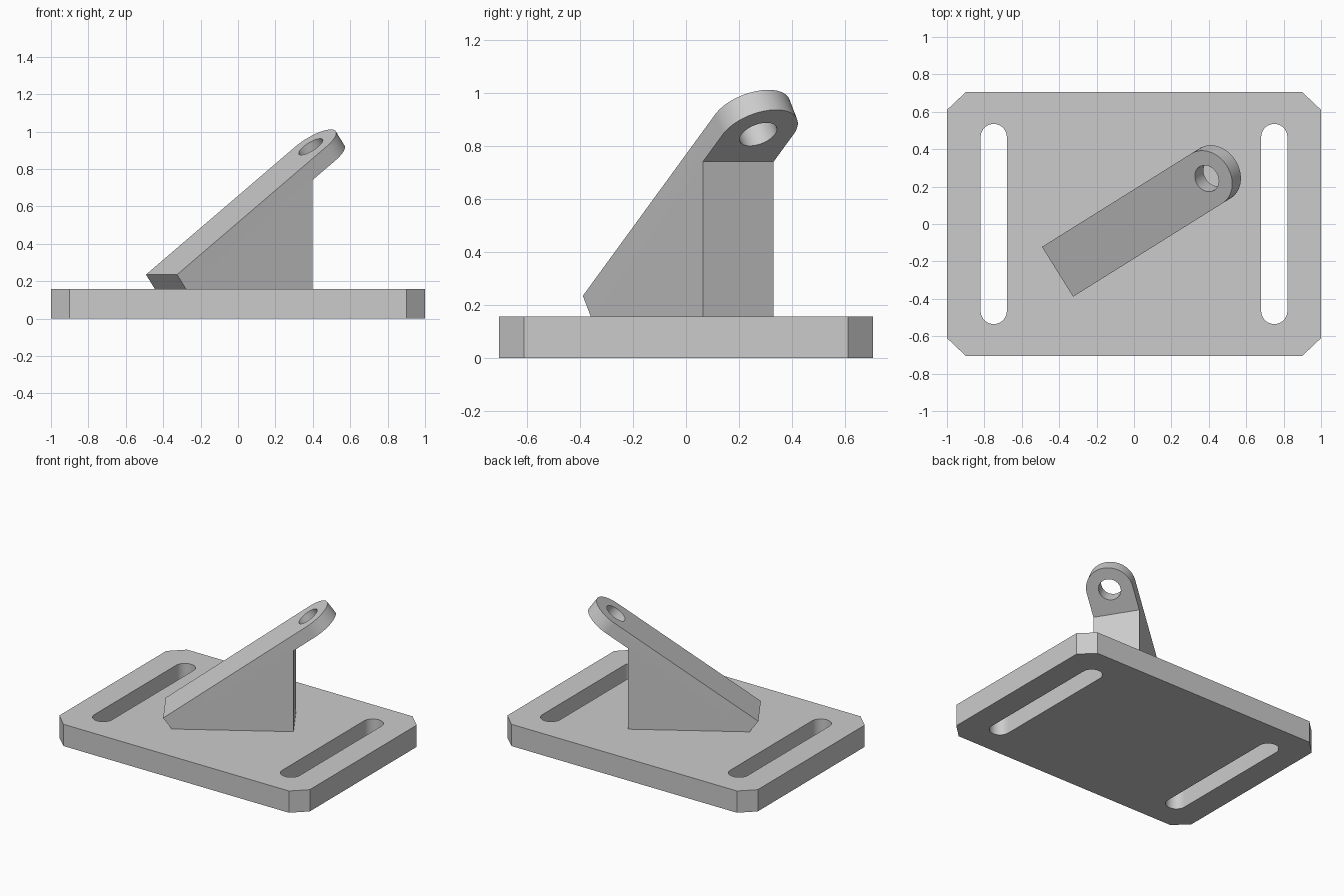
import bpy, bmesh
from math import pi, sin, cos, radians, tan
from mathutils import Vector, Matrix

if "Cube" in bpy.data.objects:
    bpy.data.objects.remove(bpy.data.objects["Cube"])


def finish(name, bm):
    bmesh.ops.recalc_face_normals(bm, faces=bm.faces)
    me = bpy.data.meshes.new(name)
    bm.to_mesh(me)
    bm.free()
    ob = bpy.data.objects.new(name, me)
    bpy.context.collection.objects.link(ob)
    return ob


def prism(name, outline, z0, z1, matrix=Matrix()):
    bm = bmesh.new()
    face = bm.faces.new([bm.verts.new((x, y, z0)) for x, y in outline])
    top = bmesh.ops.extrude_face_region(bm, geom=[face])
    verts = [v for v in top["geom"] if isinstance(v, bmesh.types.BMVert)]
    bmesh.ops.translate(bm, vec=(0, 0, z1 - z0), verts=verts)
    bm.transform(matrix)
    return finish(name, bm)


def arc(cx, cy, r, a0, a1, n):
    return [(cx + r * cos(a0 + (a1 - a0) * i / n), cy + r * sin(a0 + (a1 - a0) * i / n))
            for i in range(n + 1)]


def cut(ob, cutter):
    mod = ob.modifiers.new("cut", "BOOLEAN")
    mod.operation, mod.solver, mod.object = "DIFFERENCE", "EXACT", cutter
    bpy.context.view_layer.objects.active = ob
    bpy.ops.object.modifier_apply(modifier=mod.name)
    bpy.data.objects.remove(cutter)


def smooth(ob):
    bpy.ops.object.select_all(action="DESELECT")
    ob.select_set(True)
    bpy.context.view_layer.objects.active = ob
    bpy.ops.object.shade_smooth_by_angle(angle=radians(30))


# Base plate with chamfered corners and two long slots
BASE = 0.157
base = prism("base_plate", [(-0.9, -0.705), (0.9, -0.705), (1, -0.61), (1, 0.61),
                            (0.9, 0.705), (-0.9, 0.705), (-1, 0.61), (-1, -0.61)], 0, BASE)
for x in (-0.75, 0.75):
    slot = arc(x, 0.465, 0.07, 0, pi, 24) + arc(x, -0.465, 0.07, pi, 2 * pi, 24)
    cut(base, prism("slot_cutter", slot, -0.1, 0.3))
smooth(base)

# Sloped arm with solid gusset below: local u along the arm, v across, z up
TILT, TURN = radians(36), radians(32)
W, T, REACH, HOLE = 0.157, 0.093, 1.163, 0.074
U0, Z0, BACK, FOOT = -0.482, 0.235, 0.372, BASE - 0.008
along = Vector((cos(TILT), 0, sin(TILT)))
normal = Vector((-sin(TILT), 0, cos(TILT)))
start = Vector((U0, 0, Z0))
eye = start + along * REACH
across = Vector((0, 1, 0))

bm = bmesh.new()
rim = arc(0, 0, W, -pi / 2, pi / 2, 32)
upper = [bm.verts.new(eye + along * s + across * v) for s, v in rim]
lower = [bm.verts.new(eye + along * s + across * v - normal * T) for s, v in rim]
neck_z = Z0 + (BACK - U0) * tan(TILT) - T / cos(TILT)
toe = (U0 + (Z0 - FOOT) * tan(TILT), FOOT)
right, left = [[bm.verts.new((u, v, z)) for u, z in
                ((BACK, neck_z), (BACK, FOOT), toe, (U0, Z0))] for v in (-W, W)]
bm.faces.new([upper[0], lower[0]] + right)
bm.faces.new([upper[-1], lower[-1]] + left)
for i in range(3):
    bm.faces.new((right[i], right[i + 1], left[i + 1], left[i]))
for i in range(32):
    bm.faces.new((upper[i], upper[i + 1], lower[i + 1], lower[i]))
bm.faces.new(upper + [left[3], right[3]])
bm.faces.new(lower + [left[0], right[0]])
arm = finish("sloped_arm", bm)

# Eye hole through the rounded end
frame = Matrix.Translation(eye) @ Matrix.Rotation(-TILT, 4, "Y")
cut(arm, prism("eye_cutter", arc(0, 0, HOLE, 0, 2 * pi, 48)[:-1], -0.2, 0.1, frame))
arm.data.transform(Matrix.Rotation(TURN, 4, "Z"))
smooth(arm)
